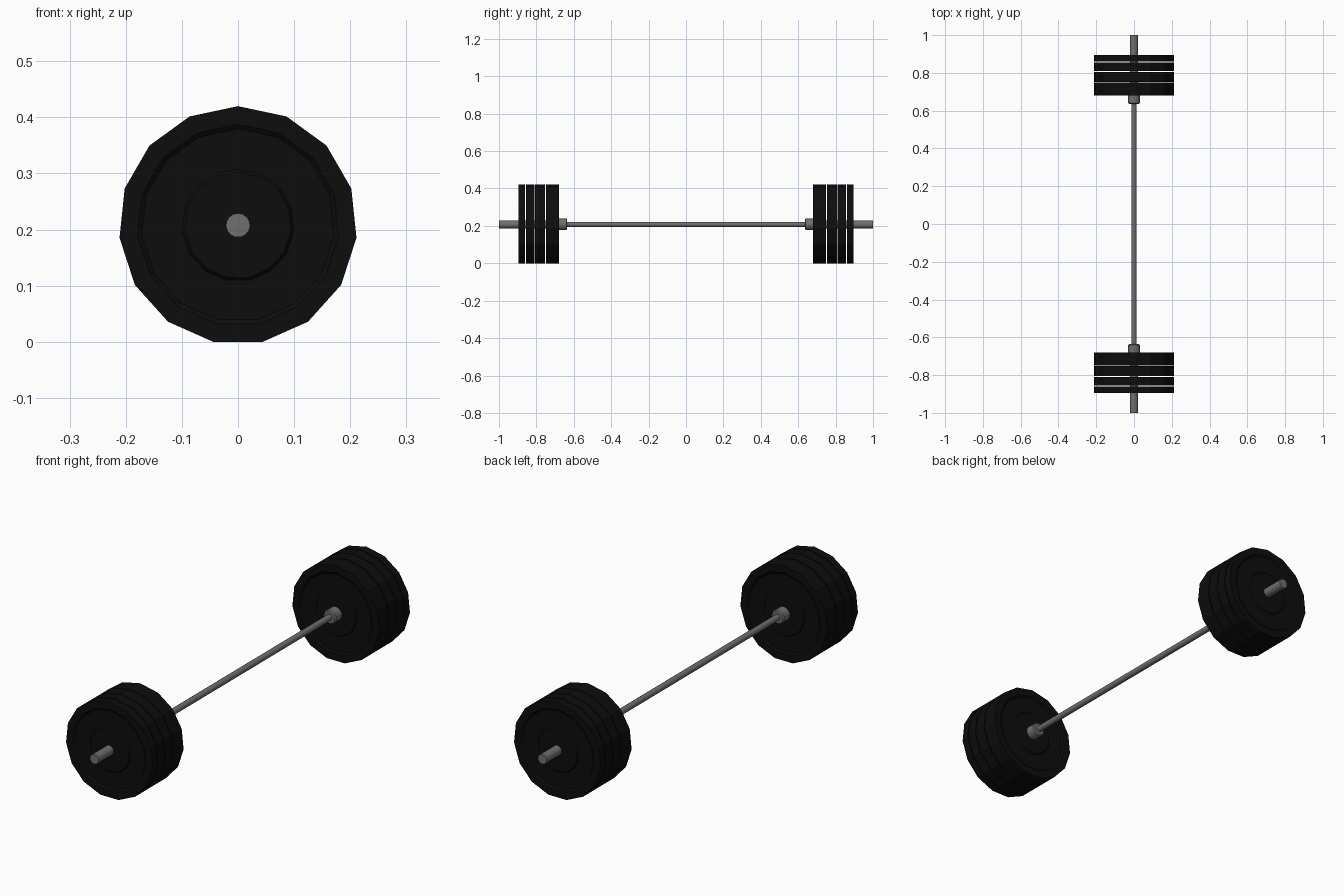
import bpy, bmesh, math

if "Cube" in bpy.data.objects:
    bpy.data.objects.remove(bpy.data.objects["Cube"])

SIDES = 15
R = 0.42 / (1 + math.cos(math.pi / SIDES))   # plate radius: point up, flat down
ZC = 0.42 - R                                # axis height


def material(name, v):
    m = bpy.data.materials.new(name)
    m.diffuse_color = (v, v, v, 1)
    m.use_nodes = True
    m.node_tree.nodes["Principled BSDF"].inputs["Base Color"].default_value = m.diffuse_color
    return m


RUBBER = material("black rubber", 0.004)
STEEL = material("grey steel", 0.16)


def lathe(name, profile, mat, smooth=False):
    """Revolve (radius, y) points about the bar axis; radius 0 makes a pole."""
    bm = bmesh.new()
    rings = []
    for r, y in profile:
        if r == 0:
            rings.append([bm.verts.new((0, y, ZC))] * SIDES)
        else:
            rings.append([bm.verts.new((r * math.sin(2 * math.pi * i / SIDES), y,
                                        ZC + r * math.cos(2 * math.pi * i / SIDES)))
                          for i in range(SIDES)])
    pairs = list(zip(rings, rings[1:]))
    if profile[0][0] > 0:                    # closed ring profile
        pairs.append((rings[-1], rings[0]))
    for a, b in pairs:
        for i in range(SIDES):
            j = (i + 1) % SIDES
            bm.faces.new(list(dict.fromkeys((a[i], a[j], b[j], b[i]))))
    bmesh.ops.recalc_face_normals(bm, faces=bm.faces)
    me = bpy.data.meshes.new(name)
    bm.to_mesh(me)
    bm.free()
    me.materials.append(mat)
    ob = bpy.data.objects.new(name, me)
    bpy.context.collection.objects.link(ob)
    if smooth:
        bpy.ops.object.select_all(action='DESELECT')
        ob.select_set(True)
        bpy.context.view_layer.objects.active = ob
        bpy.ops.object.shade_smooth_by_angle(angle=math.radians(30))
    return ob


# thin grip bar
lathe("grip_bar", [(0, -0.66), (0.0135, -0.66), (0.0135, 0.66), (0, 0.66)], STEEL, True)

PLATES = [(0.680, 0.748), (0.753, 0.806), (0.810, 0.855), (0.860, 0.895)]
for s, side in ((-1, "front"), (1, "back")):
    # thick sleeve that carries the plates
    lathe(f"{side}_sleeve", [(0, s * 0.66), (0.0215, s * 0.66), (0.0215, s), (0, s)],
          STEEL, True)
    # stop collar with a chamfered inner edge
    lathe(f"{side}_collar", [(0, s * 0.635), (0.026, s * 0.635), (0.031, s * 0.640),
                             (0.031, s * 0.682), (0, s * 0.682)], STEEL, True)
    # weight plates: raised rim and hub, shallow dished web on both faces
    for n, (a, b) in enumerate(PLATES, 1):
        d = 0.006
        half = [(0.02, 0), (0.095, 0), (0.10, d), (0.172, d), (0.18, 0), (R, 0)]
        prof = [(r, s * (a + o)) for r, o in half]
        prof += [(r, s * (b - o)) for r, o in reversed(half)]
        lathe(f"{side}_plate_{n}", prof, RUBBER)
